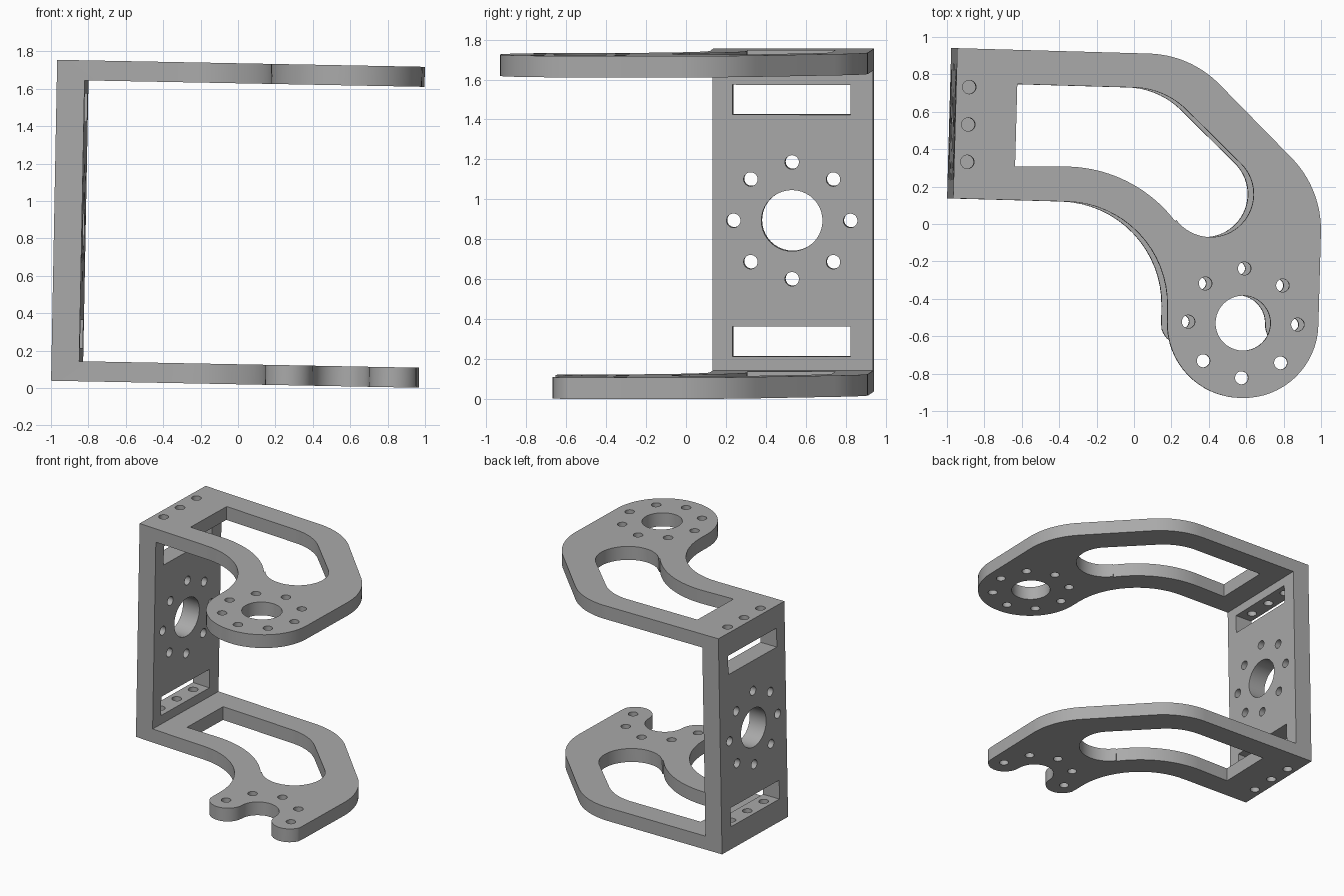
import bpy, bmesh
from math import radians, pi, tan, cos, sin
from mathutils import Vector, Matrix

if "Cube" in bpy.data.objects:
    bpy.data.objects.remove(bpy.data.objects["Cube"], do_unlink=True)

BOTTOM, TOP, PLATE, WALL = 0.02, 1.736, 0.107, 0.148
MID = (BOTTOM + TOP) / 2
YAW, TILT = radians(-1.5), radians(1.09)
U = Vector((cos(YAW), sin(YAW)))      # along the arms
V = Vector((-sin(YAW), cos(YAW)))     # across the arms
HUB = Vector((0.583, -0.53))          # centre of the arm's round end
BACK = Vector((-0.956, 0.534))        # middle of the back wall's outer face


def at(origin, u, v):
    return origin + U * u + V * v


def arc(c, r, a0, a1, n=20):
    return [Vector((c[0] + r * cos(a0 + (a1 - a0) * i / n),
                    c[1] + r * sin(a0 + (a1 - a0) * i / n))) for i in range(n + 1)]


def fillet(corners, n=16):
    """Round each (x, y, radius) corner of a polygon."""
    pts = []
    for i, (x, y, r) in enumerate(corners):
        p = Vector((x, y))
        if r == 0:
            pts.append(p)
            continue
        a = (Vector(corners[i - 1][:2]) - p).normalized()
        b = (Vector(corners[(i + 1) % len(corners)][:2]) - p).normalized()
        half = a.angle(b) / 2
        c = p + (a + b).normalized() * (r / sin(half))
        start = p + a * (r / tan(half)) - c
        end = p + b * (r / tan(half)) - c
        turn = -start.angle_signed(end)
        for k in range(n + 1):
            pts.append(c + Matrix.Rotation(turn * k / n, 2) @ start)
    return pts


def prism(name, pts, z0, z1):
    bm = bmesh.new()
    face = bm.faces.new([bm.verts.new((p[0], p[1], z0)) for p in pts])
    top = bmesh.ops.extrude_face_region(bm, geom=[face])["geom"]
    bmesh.ops.translate(bm, vec=(0, 0, z1 - z0),
                        verts=[g for g in top if isinstance(g, bmesh.types.BMVert)])
    bmesh.ops.recalc_face_normals(bm, faces=bm.faces)
    mesh = bpy.data.meshes.new(name)
    bm.to_mesh(mesh)
    bm.free()
    obj = bpy.data.objects.new(name, mesh)
    bpy.context.collection.objects.link(obj)
    return obj


def cut(cutter):
    """Subtract a cutter from the bracket, then discard it."""
    mod = bracket.modifiers.new("cut", "BOOLEAN")
    mod.operation, mod.solver, mod.object = "DIFFERENCE", "EXACT", cutter
    bpy.context.view_layer.objects.active = bracket
    bpy.ops.object.modifier_apply(modifier=mod.name)
    bpy.data.objects.remove(cutter, do_unlink=True)


def rect(origin, u0, u1, v0, v1):
    return [at(origin, u, v) for u, v in ((u0, v0), (u1, v0), (u1, v1), (u0, v1))]


def drill(c, r, z0=BOTTOM - 0.1, z1=TOP + 0.1):
    cut(prism("drill", arc(c, r, 0, 2 * pi, 40)[:-1], z0, z1))


def drill_wall(v, z, r):
    c = at(BACK, 0, v)
    tool = prism("drill", arc((0, 0), r, 0, 2 * pi, 40)[:-1], -0.2, 0.4)
    tool.data.transform(Matrix.Translation((c.x, c.y, z)) @ Matrix.Rotation(YAW, 4, "Z")
                        @ Matrix.Rotation(pi / 2, 4, "Y"))
    cut(tool)


# Full-height block with the arm outline
outline = fillet([(-0.945, 0.94, 0), (0.302, 0.905, 0.55), (1.006, 0.187, 0.55),
                  (0.975, -0.94, 0.399), (0.172, -0.92, 0.399),
                  (0.187, 0.105, 0.55), (-0.967, 0.137, 0)])
bracket = prism("bracket", outline, BOTTOM, TOP)
bracket.select_set(True)

# Space between the two arms
cut(prism("gap", rect(BACK, WALL, 2.4, -2, 1), BOTTOM + PLATE, TOP - PLATE))

# Curved window through both arms
window = fillet([(-0.636, 0.307, 0), (-0.624, 0.748, 0), (0.169, 0.725, 0.42),
                 (0.45, 0.439, 0)])[:-1]
window += arc((0.41, 0.16), 0.23, radians(44), radians(-142.7), 32)
window += arc((-0.37, -0.435), 0.742, radians(37.3), radians(90))
cut(prism("window", window, BOTTOM - 0.1, TOP + 0.1))

# Forked end of the lower arm
fork = [at(HUB, 0.6, 0)]
fork += arc(at(HUB, 0.28, 0), 0.13, YAW, YAW - pi)
fork += arc(HUB, 0.15, YAW, YAW + pi)[1:-1]
fork += arc(at(HUB, -0.28, 0), 0.13, YAW, YAW - pi)
fork += [at(HUB, -0.6, 0), at(HUB, -0.6, -0.6), at(HUB, 0.6, -0.6)]
cut(prism("fork", fork, BOTTOM - 0.1, BOTTOM + PLATE + 0.1))

# Hub hole and bolt circle in the upper arm; the upper bolts continue below
drill(HUB, 0.147, MID)
for i in range(8):
    a = i * pi / 4
    low = BOTTOM - 0.1 if i <= 4 else MID
    drill(at(HUB, 0.2925 * cos(a), 0.2925 * sin(a)), 0.035, low)

# Back wall: centre hole, bolt circle, slots
drill_wall(0, MID, 0.153)
for i in range(8):
    a = i * pi / 4
    drill_wall(0.2925 * cos(a), MID + 0.2925 * sin(a), 0.035)
for side in (-1, 1):
    z = MID + side * 0.605
    cut(prism("slot", rect(BACK, -0.2, 0.4, -0.297, 0.293), z - 0.075, z + 0.075))
    # Screw holes from the outer end into the slot
    for v in (-0.2, 0, 0.2):
        drill(at(BACK, 0.07, v), 0.036, *sorted((z, MID + side * 1.0)))

# Slight lean of the whole bracket
bracket.data.transform(Matrix.Rotation(TILT, 4, "Y") @ Matrix.Translation((-0.033, 0, 0)))

# Plain grey finish
grey = bpy.data.materials.new("grey")
grey.use_nodes = True
colour = (0.4, 0.4, 0.4, 1)
grey.diffuse_color = colour
grey.node_tree.nodes["Principled BSDF"].inputs["Base Color"].default_value = colour
bracket.data.materials.clear()
bracket.data.materials.append(grey)
for p in bracket.data.polygons:
    p.material_index = 0
bpy.context.view_layer.objects.active = bracket
bpy.ops.object.shade_smooth_by_angle(angle=radians(30))
